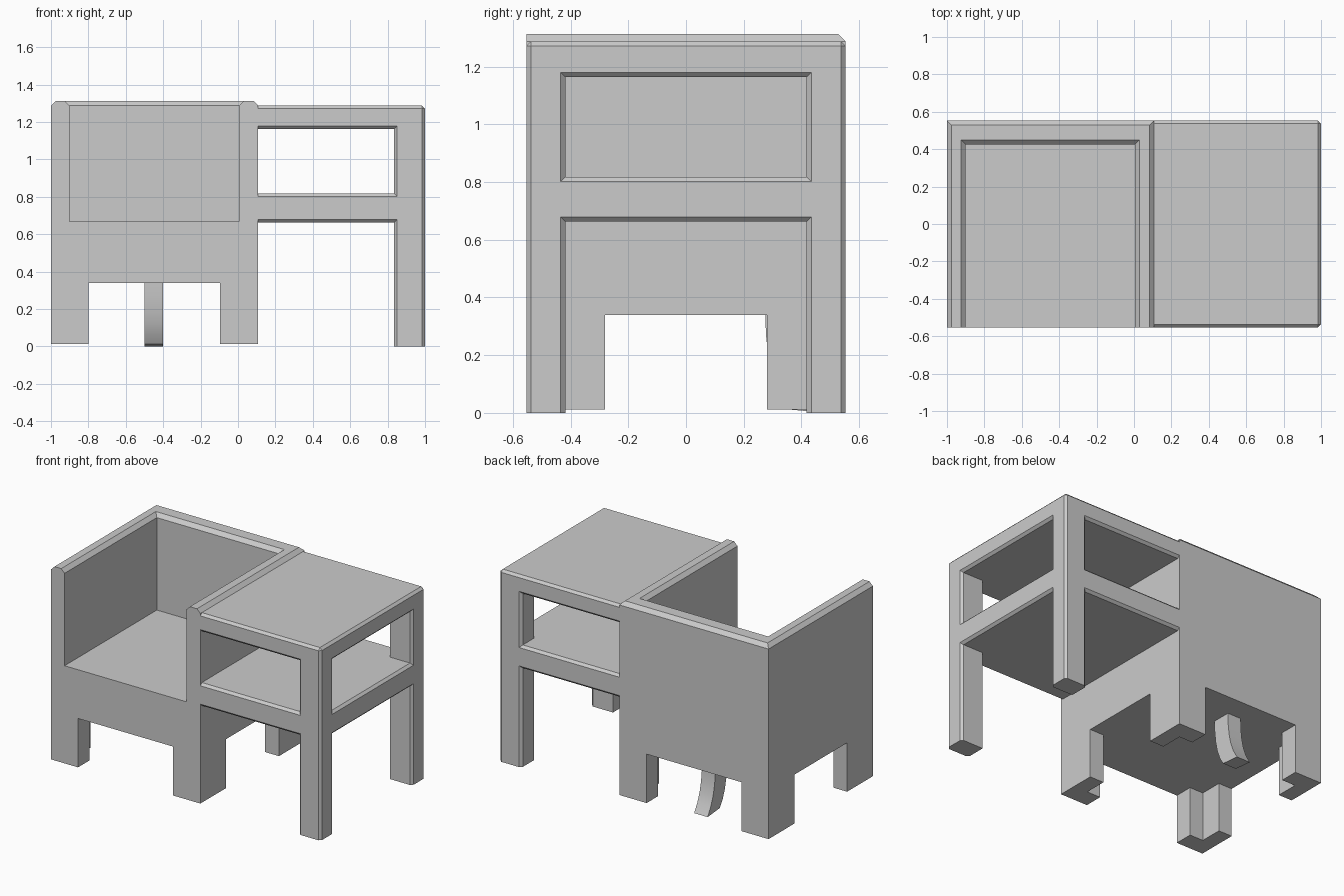
import bpy, bmesh

if "Cube" in bpy.data.objects:
    bpy.data.objects.remove(bpy.data.objects["Cube"])

D = 0.553   # half depth shared by both halves
C = 0.016   # table chamfer


def make(name, bm):
    bmesh.ops.recalc_face_normals(bm, faces=bm.faces)
    me = bpy.data.meshes.new(name)
    bm.to_mesh(me)
    bm.free()
    ob = bpy.data.objects.new(name, me)
    bpy.context.collection.objects.link(ob)
    return ob


def loft(name, axis, rect, sections):
    """Rectangle (u0,u1,v0,v1) swept along an axis; sections = (position, growth)."""
    u0, u1, v0, v1 = rect
    bm = bmesh.new()
    rings = []
    for p, g in sections:
        ring = []
        for u, v in ((u0-g, v0-g), (u1+g, v0-g), (u1+g, v1+g), (u0-g, v1+g)):
            co = [u, v]
            co.insert(axis, p)
            ring.append(bm.verts.new(co))
        rings.append(ring)
    for a, b in zip(rings, rings[1:]):
        for i in range(4):
            j = (i + 1) % 4
            bm.faces.new((a[i], a[j], b[j], b[i]))
    bm.faces.new(rings[0])
    bm.faces.new(rings[-1])
    return make(name, bm)


def box(name, x, y, z):
    return loft(name, 2, (*x, *y), [(z[0], 0), (z[1], 0)])


def chamfer(ob, size, pick):
    bm = bmesh.new()
    bm.from_mesh(ob.data)
    edges = [e for e in bm.edges if pick(*[v.co for v in e.verts])]
    bmesh.ops.bevel(bm, geom=edges, offset=size, segments=1,
                    affect='EDGES', profile=0.5)
    bm.to_mesh(ob.data)
    bm.free()


def cut(ob, *cutters):
    bpy.context.view_layer.objects.active = ob
    for c in cutters:
        c.hide_render = True
        m = ob.modifiers.new("cut", 'BOOLEAN')
        m.operation, m.solver, m.object = 'DIFFERENCE', 'EXACT', c
        bpy.ops.object.modifier_apply(modifier=m.name)
        bpy.data.objects.remove(c)


# Armchair body: chamfered rim on the sides and back
chair = box("armchair_body", (-1, 0.108), (-D, D), (0.012, 1.312))
chamfer(chair, 0.025, lambda a, b: min(a.z, b.z) > 1 and max(a.y, b.y) > 0)
cut(chair,
    # seat cavity, open to the front, flared at the rim
    loft("seat_cutter", 2, (-0.9, 0.005, -1, 0.425),
         [(0.667, 0), (1.287, 0), (1.337, 0.05)]),
    # gaps between the legs, then hollow that makes the legs L-shaped
    box("front_gap_cutter", (-0.8, -0.095), (-1, 1), (-0.5, 0.34)),
    box("side_gap_cutter", (-2, 1), (-0.28, 0.28), (-0.5, 0.34)),
    box("hollow_cutter", (-0.9, 0.005), (-0.43, 0.43), (-0.5, 0.34)))

# Side table frame: chamfered box with flared openings
table = box("side_table", (0.1, 1), (-D, D), (0, 1.287))
chamfer(table, C, lambda a, b: max(a.z, b.z) > 0.01 and max(a.x, b.x) > 0.5)
for z0, z1 in ((-0.5, 0.663), (0.818, 1.163)):
    cut(table,
        loft("front_opening", 1, (-0.2, 0.835, z0, z1),
             [(-D-C, 2*C), (-D+C, 0), (D-C, 0), (D+C, 2*C)]),
        loft("side_opening", 0, (-0.418, 0.418, z0, z1),
             [(0.5, 0), (1-C, 0), (1+C, 2*C)]))

# Curved rear support leg under the seat
front = [(0.275, 0.345), (0.277, 0.27), (0.286, 0.19), (0.302, 0.12), (0.325, 0.06), (0.355, 0.012)]
back = [(0.40, 0.345), (0.402, 0.27), (0.411, 0.19), (0.427, 0.12), (0.45, 0.06), (0.485, 0.0)]
bm = bmesh.new()
rows = [[bm.verts.new((x, y, z)) for x, (y, z) in
         ((-0.5, f), (-0.4, f), (-0.4, b), (-0.5, b))] for f, b in zip(front, back)]
for a, b in zip(rows, rows[1:]):
    for i in range(4):
        j = (i + 1) % 4
        bm.faces.new((a[i], a[j], b[j], b[i]))
bm.faces.new(rows[0])
bm.faces.new(rows[-1])
leg = make("curved_support_leg", bm)
bpy.context.view_layer.objects.active = leg
leg.select_set(True)
bpy.ops.object.shade_smooth_by_angle()
